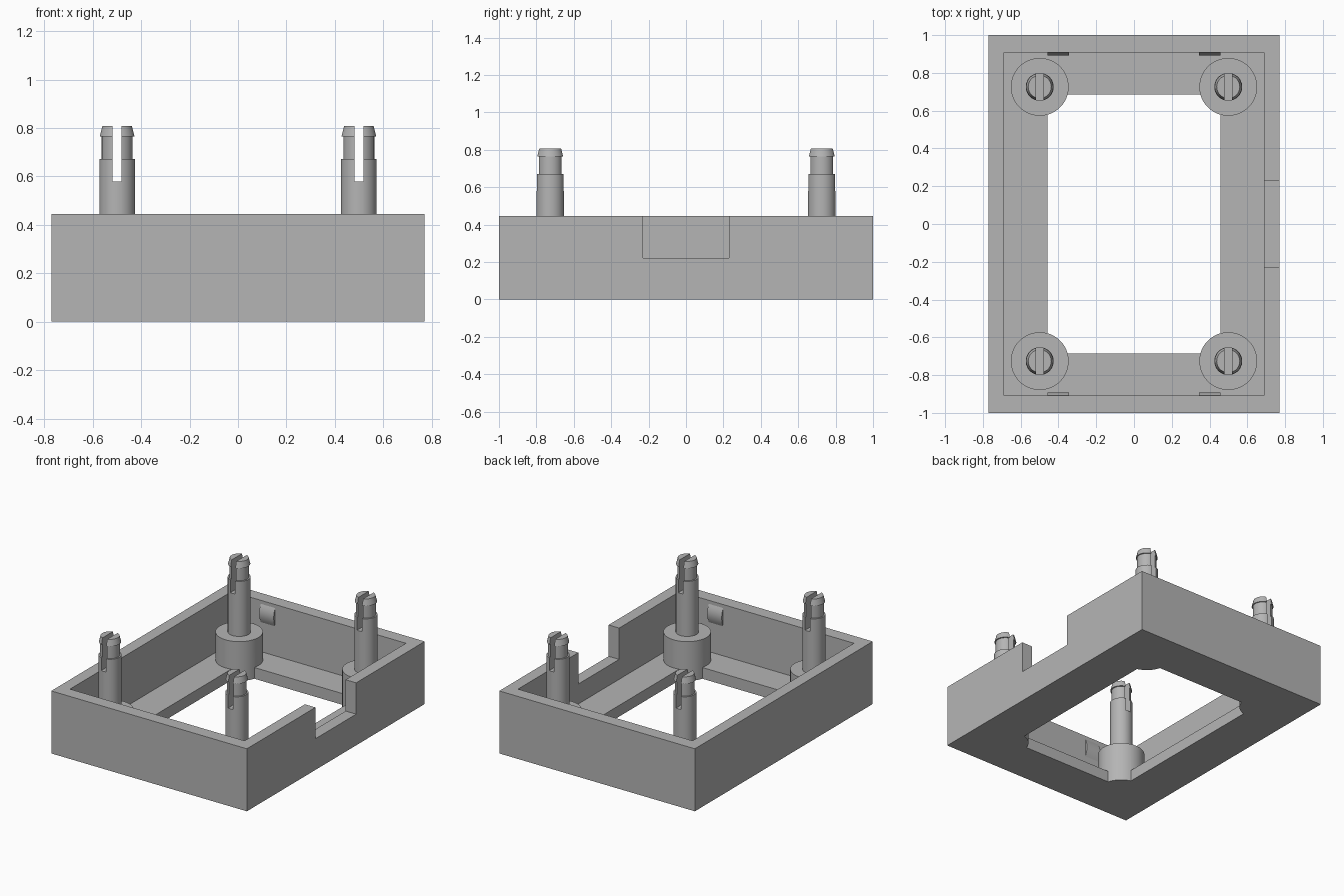
import bpy, bmesh, math
from mathutils import Vector, Matrix

cube = bpy.data.objects.get("Cube")
if cube:
    bpy.data.objects.remove(cube, do_unlink=True)

grey = bpy.data.materials.new("plain grey")
grey.use_nodes = True
colour = (0.46, 0.46, 0.46, 1)
grey.diffuse_color = colour
grey.node_tree.nodes["Principled BSDF"].inputs["Base Color"].default_value = colour

HEIGHT, FLOOR, BOSS_TOP = 0.445, 0.08, 0.28
POST_X, POST_Y = 0.499, 0.726
CORNERS = [(sx, sy) for sx in (-1, 1) for sy in (-1, 1)]


def finish(name, bm):
    bmesh.ops.recalc_face_normals(bm, faces=bm.faces)
    mesh = bpy.data.meshes.new(name)
    bm.to_mesh(mesh)
    bm.free()
    mesh.materials.append(grey)
    ob = bpy.data.objects.new(name, mesh)
    bpy.context.collection.objects.link(ob)
    return ob


def box(name, low, high):
    low, high = Vector(low), Vector(high)
    bm = bmesh.new()
    bmesh.ops.create_cube(bm, size=1, matrix=Matrix.Translation((low + high) / 2)
                          @ Matrix.Diagonal((*(high - low), 1)))
    return finish(name, bm)


def lathe(name, profile, steps=48):
    """Turn (radius, z) points around z; the ends lie on the axis."""
    bm = bmesh.new()
    verts = [bm.verts.new((r, 0, z)) for r, z in profile]
    edges = [bm.edges.new(pair) for pair in zip(verts, verts[1:])]
    bmesh.ops.spin(bm, geom=verts + edges, axis=(0, 0, 1), cent=(0, 0, 0),
                   angle=math.tau, steps=steps, use_duplicate=False)
    bmesh.ops.remove_doubles(bm, verts=bm.verts, dist=0.0001)
    return finish(name, bm)


def select(ob):
    bpy.ops.object.select_all(action='DESELECT')
    ob.select_set(True)
    bpy.context.view_layer.objects.active = ob


def combine(ob, other, operation):
    select(ob)
    mod = ob.modifiers.new("combine", 'BOOLEAN')
    mod.operation, mod.solver, mod.object = operation, 'EXACT', other
    bpy.ops.object.modifier_apply(modifier=mod.name)
    bpy.data.objects.remove(other, do_unlink=True)


def smooth(ob):
    select(ob)
    bpy.ops.object.shade_smooth_by_angle(angle=math.radians(20))


# Tray: walls, floor rim, opening and side notch
tray = box("tray", (-0.77, -1, 0), (0.77, 1, HEIGHT))
combine(tray, box("cavity", (-0.687, -0.908, FLOOR), (0.687, 0.908, 1)), 'DIFFERENCE')
combine(tray, box("opening", (-0.459, -0.685, -1), (0.459, 0.685, 1)), 'DIFFERENCE')
combine(tray, box("notch", (0.6, -0.229, 0.222), (1, 0.229, 1)), 'DIFFERENCE')

# Round bosses in the corners, passing through the floor
for sx, sy in CORNERS:
    boss = lathe("boss", [(0, 0), (0.153, 0), (0.153, BOSS_TOP), (0, BOSS_TOP)])
    boss.data.transform(Matrix.Translation((sx * POST_X, sy * POST_Y, 0)))
    combine(tray, boss, 'UNION')
smooth(tray)

# Split snap pin: shaft, neck and tapered head
pin = lathe("snap_pin", [(0, BOSS_TOP - 0.02), (0.074, BOSS_TOP - 0.02), (0.074, 0.672),
                         (0.064, 0.672), (0.064, 0.764), (0.072, 0.764),
                         (0.061, 0.808), (0, 0.808)])
combine(pin, box("slot", (-0.0186, -1, 0.58), (0.0186, 1, 1)), 'DIFFERENCE')
smooth(pin)

# Rounded catch on the inside of the wall, made for the back
bm = bmesh.new()
SEGMENTS, HALF, DEPTH = 8, 0.065, 0.017
ring = [(0.908 - DEPTH * (1 - t * t), 0.355 + HALF * t)
        for t in (2 * i / SEGMENTS - 1 for i in range(SEGMENTS + 1))]
cap = bm.faces.new([bm.verts.new((-0.057, y, z)) for y, z in ring])
side = bmesh.ops.extrude_face_region(bm, geom=[cap])["geom"]
bmesh.ops.translate(bm, vec=(0.114, 0, 0),
                    verts=[v for v in side if isinstance(v, bmesh.types.BMVert)])
catch = finish("wall_catch", bm)
smooth(catch)

# Repeat pins and catches at every corner
for sx, sy in CORNERS:
    for source, place, turn in ((pin, (sx * POST_X, sy * POST_Y, 0), 0),
                                (catch, (sx * 0.4, 0, 0), 0 if sy > 0 else math.pi)):
        copy = source.copy()
        copy.location = place
        copy.rotation_euler.z = turn
        copy.name = "%s_%s_%s" % (source.name, "back" if sy > 0 else "front",
                                  "left" if sx > 0 else "right")
        bpy.context.collection.objects.link(copy)
for source in (pin, catch):
    bpy.data.objects.remove(source, do_unlink=True)
